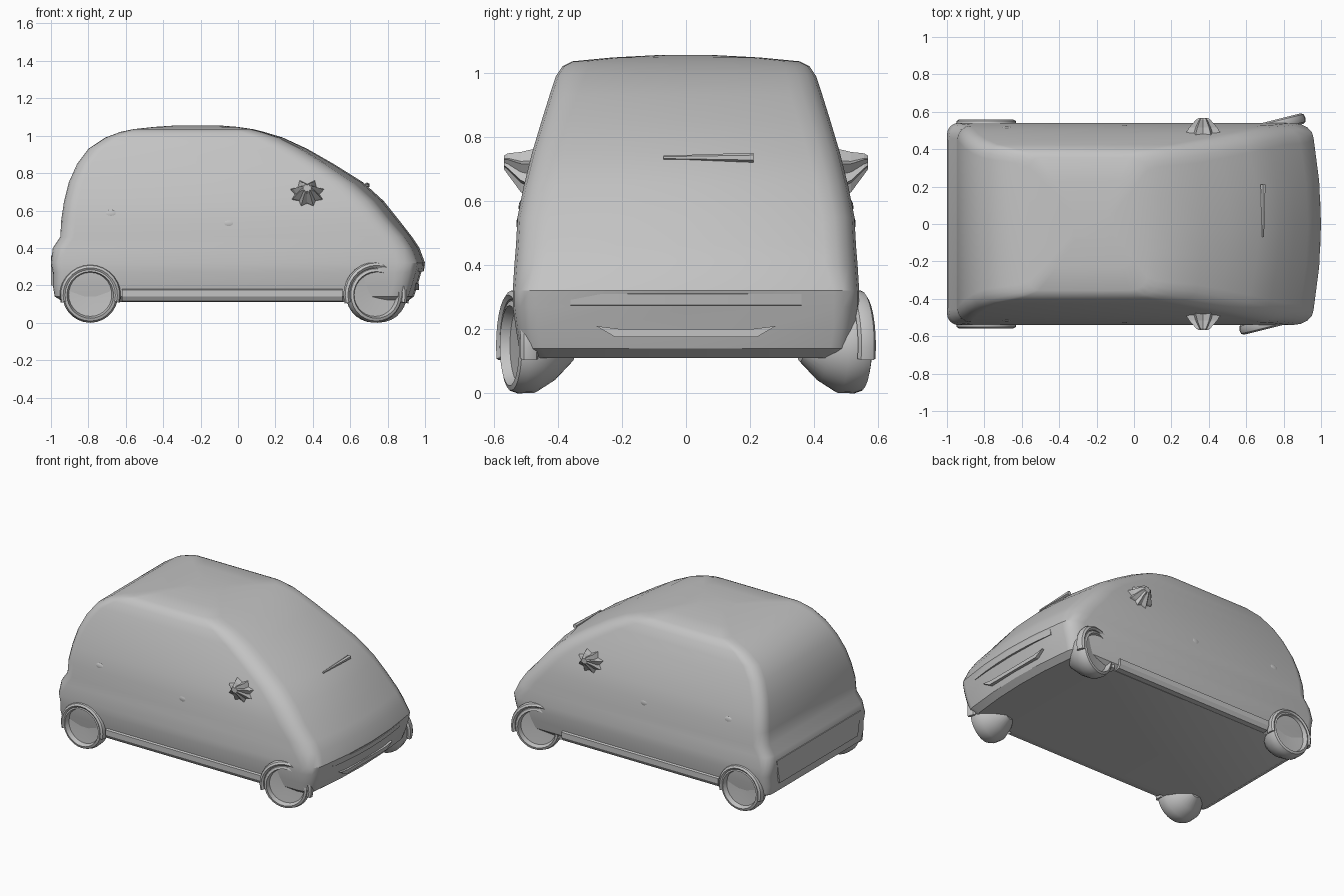
import bpy, bmesh, math
from mathutils import Matrix, Vector

if "Cube" in bpy.data.objects:
    bpy.data.objects.remove(bpy.data.objects["Cube"])

paint = bpy.data.materials.new("plain grey")
paint.use_nodes = True
GREY = (0.55, 0.55, 0.55, 1)
paint.diffuse_color = GREY
paint.node_tree.nodes["Principled BSDF"].inputs["Base Color"].default_value = GREY


def finish(name, bm, angle=35, matrix=None):
    """Turn a bmesh into a shaded object."""
    bmesh.ops.recalc_face_normals(bm, faces=bm.faces)
    if matrix:
        bm.transform(matrix)
    if matrix and matrix.determinant() < 0:
        bmesh.ops.reverse_faces(bm, faces=bm.faces)
    mesh = bpy.data.meshes.new(name)
    bm.to_mesh(mesh)
    bm.free()
    mesh.materials.append(paint)
    obj = bpy.data.objects.new(name, mesh)
    bpy.context.collection.objects.link(obj)
    bpy.ops.object.select_all(action="DESELECT")
    obj.select_set(True)
    bpy.context.view_layer.objects.active = obj
    if angle:
        bpy.ops.object.shade_smooth_by_angle(angle=math.radians(angle))
    return obj


def loft(rings, closed=True, caps=True):
    """Skin a list of equal-length rings of points."""
    bm = bmesh.new()
    rows = [[bm.verts.new(p) for p in ring] for ring in rings]
    n = len(rows[0])
    for a, b in zip(rows, rows[1:]):
        for i in range(n if closed else n - 1):
            j = (i + 1) % n
            bm.faces.new((a[i], a[j], b[j], b[i]))
    if caps:
        bm.faces.new(rows[0])
        bm.faces.new(rows[-1])
    return bm


def outline(z, back, front, half, bow, radius):
    """Rounded plan outline of the shell with a bowed nose."""
    pts = []
    for k in range(13):                       # nose, right to left
        if k < 4 or k > 8:
            s = -1 if k < 4 else 1
            step = k if k < 4 else 12 - k
            a = math.radians(90 * min(step, 4) / 4)
            y = half - radius + radius * math.cos(a)
            x = front - bow - 1.4 * radius * (1 - math.sin(a))
            pts.append((x, s * y))
        else:
            y = (half - radius) * (k - 6) / 2
            pts.append((front - bow * (y / (half - radius)) ** 2, y))
    rear = radius * 0.75
    for k in range(5):                        # tail, left to right
        a = math.radians(22.5 * k)
        pts.append((back + rear * (1 - math.sin(a)), half - rear * (1 - math.cos(a))))
    for k in range(4, -1, -1):
        a = math.radians(22.5 * k)
        pts.append((back + rear * (1 - math.sin(a)), -half + rear * (1 - math.cos(a))))
    return [(x, y, z) for x, y in pts]


# Body shell: height, back, front, half width, nose bow, corner radius
levels = [
    (0.11, -0.93, 0.90, 0.49, 0.03, 0.06),
    (0.14, -0.98, 0.94, 0.52, 0.03, 0.07),
    (0.20, -0.99, 0.96, 0.53, 0.03, 0.07),
    (0.27, -0.99, 0.98, 0.54, 0.03, 0.08),
    (0.32, -1.00, 1.00, 0.54, 0.04, 0.08),
    (0.40, -0.99, 0.97, 0.535, 0.04, 0.10),
    (0.46, -0.95, 0.93, 0.53, 0.04, 0.10),
    (0.55, -0.945, 0.86, 0.525, 0.05, 0.10),
    (0.65, -0.93, 0.78, 0.505, 0.05, 0.10),
    (0.75, -0.905, 0.67, 0.48, 0.05, 0.10),
    (0.85, -0.86, 0.51, 0.45, 0.04, 0.10),
    (0.93, -0.80, 0.37, 0.425, 0.03, 0.10),
    (0.99, -0.71, 0.24, 0.405, 0.02, 0.09),
    (1.02, -0.63, 0.14, 0.385, 0.01, 0.08),
    (1.035, -0.56, 0.08, 0.355, 0.01, 0.07),
    (1.047, -0.45, 0.00, 0.23, 0.01, 0.05),
    (1.055, -0.33, -0.10, 0.08, 0.01, 0.03),
]
finish("body_shell", loft([outline(*lv) for lv in levels]), 32)


def lathe(profile, segments=28):
    """Spin (radius, y) points around the y axis."""
    return loft([[(r * math.cos(t), y, r * math.sin(t))
                  for t in (math.tau * i / segments for i in range(segments))]
                 for r, y in profile])


def arch(radius, tube):
    """Half-round lip that bends over a wheel."""
    rings = []
    for i in range(17):
        t = math.radians(-15 + 210 * i / 16)
        rings.append([((radius + tube * math.cos(a)) * math.cos(t), 1.6 * tube * math.sin(a),
                       (radius + tube * math.cos(a)) * math.sin(t))
                      for a in (math.tau * k / 8 for k in range(8))])
    return loft(rings)


# Wheels: dished outer face, tapering hub inside; the front pair is steered
wheel_profile = [(0.03, -0.035), (0.115, -0.03), (0.125, 0), (0.14, -0.005),
                 (0.149, -0.03), (0.147, -0.08), (0.11, -0.14), (0.05, -0.2)]
for side, word in ((1, "left"), (-1, "right")):
    flip = Matrix.Diagonal((1, side, 1, 1))
    for end, x, y, steer, lip in (("front", 0.74, 0.55, 14, 0.158), ("rear", -0.79, 0.555, 0, 0.145)):
        place = (Matrix.Translation((x, side * y, 0.149))
                 @ Matrix.Rotation(math.radians(steer), 4, "Z") @ flip)
        finish(f"{end}_{word}_wheel", lathe(wheel_profile), 30, place)
        finish(f"{end}_{word}_arch", arch(lip, 0.018), 40,
               place @ Matrix.Translation((0, -0.025, 0)))

    # Wing mirror: jagged faceted fan narrowing outward
    rings = []
    for y, size, lift in ((0.47, 1.0, -0.01), (0.515, 0.75, 0.0), (0.555, 0.4, 0.025), (0.568, 0.25, 0.03)):
        ring = []
        for i in range(16):
            a = math.tau * i / 16
            r = size * (1.0 if i % 2 else 0.7)
            ring.append((0.37 + 0.11 * r * math.cos(a), y, 0.69 + lift + 0.09 * r * math.sin(a)))
        rings.append(ring)
    finish(f"{word}_mirror", loft(rings), 0, flip)

    # Door pull and filler bump, side sill
    for name, x, y, z in (("door_pull", -0.05, 0.517, 0.53), ("side_bump", -0.68, 0.51, 0.58)):
        bm = bmesh.new()
        bmesh.ops.create_uvsphere(bm, u_segments=12, v_segments=6, radius=1)
        finish(f"{word}_{name}", bm, 40, flip @ Matrix.Translation((x, y, z))
               @ Matrix.Diagonal((0.04, 0.012, 0.025, 1)))
    sill = [[(x, y, z) for y, z in ((0.48, 0.11), (0.525, 0.115), (0.54, 0.14), (0.54, 0.175), (0.5, 0.19))]
            for x in (-0.62, 0.56)]
    finish(f"{word}_sill", loft(sill), 30, flip)

# Nose: trapezoid lower lip beneath the bumper ledge
lip = [[(x, s * y, z) for s, y, z in ((-1, 0.22, 0.175), (1, 0.22, 0.175), (1, 0.28, 0.21),
                                      (1, 0.2, 0.2), (-1, 0.2, 0.2), (-1, 0.28, 0.21))]
       for x in (0.9, 0.968)]
finish("front_lower_lip", loft(lip), 30)

# Bumper ledge across the nose
ledge = [[(0.985 - 0.22 * y * y + dx, y, z) for dx, z in ((-0.05, 0.27), (0.008, 0.275), (0.014, 0.31), (-0.04, 0.325))]
         for y in (-0.36, -0.24, -0.12, 0, 0.12, 0.24, 0.36)]
finish("front_bumper_ledge", loft(ledge), 30)

# Rear bumper: raised centre panel
panel = [[(x, s * y, z) for s, y, z in ((-1, 0.42, 0.2), (1, 0.42, 0.2), (1, 0.45, 0.36), (-1, 0.45, 0.36))]
         for x in (-0.95, -1.0)]
finish("rear_bumper_panel", loft(panel), 30)

# Wiper: thin ridge at the foot of the windscreen
bm = bmesh.new()
bmesh.ops.create_cone(bm, cap_ends=True, segments=6, radius1=0.015, radius2=0.006, depth=0.28)
finish("wiper", bm, 0, Matrix.Translation((0.69, 0.07, 0.735)) @ Matrix.Rotation(math.radians(90), 4, "X"))
